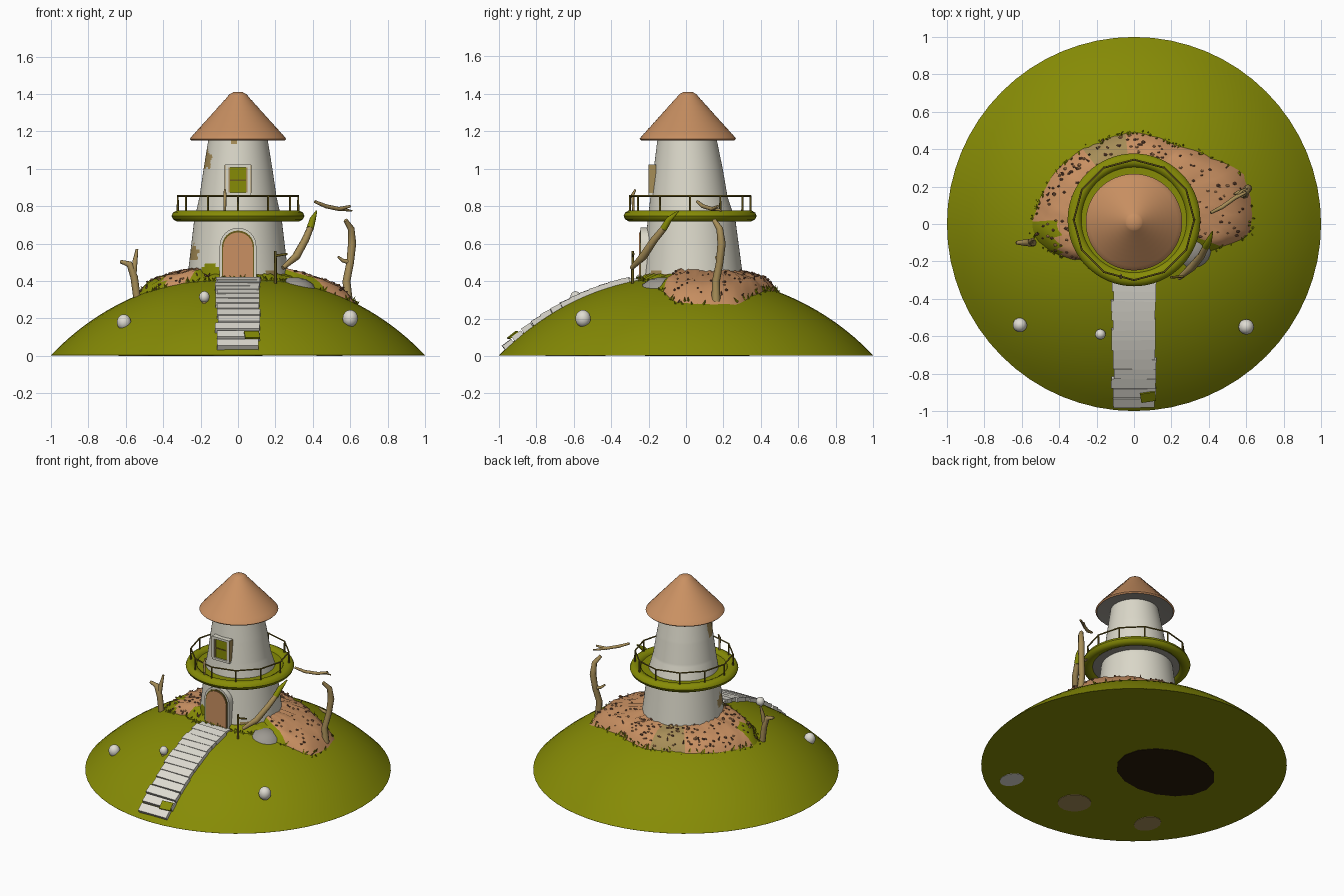
import bpy, bmesh, math, random
from mathutils import Vector, Matrix

random.seed(4)
cube = bpy.data.objects.get("Cube")
if cube:
    bpy.data.objects.remove(cube, do_unlink=True)


def material(name, hexcode):
    m = bpy.data.materials.new(name)
    rgb = [(int(hexcode[i:i + 2], 16) / 255) ** 2.2 for i in (0, 2, 4)]
    m.diffuse_color = (*rgb, 1)
    m.use_nodes = True
    m.node_tree.nodes["Principled BSDF"].inputs["Base Color"].default_value = (*rgb, 1)
    return m


GRASS = material("olive grass", "858A0E")
PLASTER = material("pale plaster", "DAD7C8")
CLAY = material("terracotta", "C88F62")
TAN = material("tan bark", "A58C58")
RAIL = material("dark olive wood", "6A5C22")
STONE = material("light stone", "DEDBD1")
SHADE = material("grey underside", "9C9890")
SPECK = material("brown pebble", "7A5440")
DARK = material("dark hollow", "2C2010")


def finish(name, bm, mats, smooth=True, rule=None):
    bmesh.ops.recalc_face_normals(bm, faces=bm.faces)
    if rule:
        for f in bm.faces:
            f.material_index = rule(f)
    me = bpy.data.meshes.new(name)
    bm.to_mesh(me)
    bm.free()
    ob = bpy.data.objects.new(name, me)
    bpy.context.collection.objects.link(ob)
    for m in mats:
        me.materials.append(m)
    if smooth:
        bpy.ops.object.select_all(action="DESELECT")
        bpy.context.view_layer.objects.active = ob
        ob.select_set(True)
        bpy.ops.object.shade_smooth_by_angle(angle=math.radians(40))
    return ob


def loft(name, rings, mats, rule=None, closed=False):
    bm = bmesh.new()
    loops = [[bm.verts.new(p) for p in ring] for ring in rings]
    n = len(loops[0])
    pairs = list(zip(loops, loops[1:]))
    if closed:
        pairs.append((loops[-1], loops[0]))
    else:
        bm.faces.new(loops[0])
        bm.faces.new(loops[-1])
    for a, b in pairs:
        for i in range(n):
            j = (i + 1) % n
            bm.faces.new((a[i], a[j], b[j], b[i]))
    return finish(name, bm, mats, True, rule)


def circle(r, z, cy=0.0, n=64, cx=0.0):
    return [Vector((cx + r * math.cos(math.tau * i / n), cy + r * math.sin(math.tau * i / n), z))
            for i in range(n)]


def box(name, size, loc, mats, tilt=0.0, turn=0.0):
    bm = bmesh.new()
    bmesh.ops.create_cube(bm, size=1)
    bm.transform(Matrix.Translation(loc) @ Matrix.Rotation(turn, 4, "Z")
                 @ Matrix.Rotation(tilt, 4, "X") @ Matrix.Diagonal((*size, 1)))
    return finish(name, bm, mats, False)


def branch(name, points, radii, mat, cyclic=False):
    cu = bpy.data.curves.new(name, "CURVE")
    cu.dimensions = "3D"
    cu.bevel_depth = 1
    cu.bevel_resolution = 2
    cu.use_fill_caps = True
    sp = cu.splines.new("POLY")
    sp.points.add(len(points) - 1)
    for p, co, r in zip(sp.points, points, radii):
        p.co, p.radius = (*co, 1), r
    sp.use_cyclic_u = cyclic
    cu.materials.append(mat)
    ob = bpy.data.objects.new(name, cu)
    bpy.context.collection.objects.link(ob)
    return ob


def hill_z(r):
    return math.sqrt(max(1.9 - r * r, 0)) - 0.948


# Hill with patches under it
radii = [1 - i / 20 for i in range(20)] + [0.02]
loft("hill", [circle(1, 0.003)] + [circle(r, hill_z(r) + 0.003) for r in radii], [GRASS])
for name, x, y, sx, sy, mat in (("hollow", -0.22, 0.06, 0.35, 0.28, DARK), ("right_patch", 0.49, -0.66, 0.07, 0.09, STONE),
                                ("middle_patch", -0.02, -0.63, 0.11, 0.11, TAN), ("left_patch", -0.56, -0.53, 0.08, 0.1, TAN)):
    rings = [[Vector((x + p.x * sx, y + p.y * sy, z)) for p in circle(1, 0, 0, 16)] for z in (0, 0.005)]
    loft(name, rings, [mat])

# Rubble mound around the tower: outline radius by angle in degrees
OUTLINE = ((0, 0.64), (20, 0.63), (35, 0.52), (60, 0.43), (90, 0.44), (115, 0.43), (140, 0.46),
           (165, 0.5), (190, 0.56), (202, 0.5), (220, 0.38), (270, 0.3), (320, 0.35), (340, 0.5), (350, 0.63), (360, 0.64))


def mound_radius(deg):
    for (a, ra), (b, rb) in zip(OUTLINE, OUTLINE[1:]):
        if a <= deg <= b:
            return ra + (rb - ra) * (deg - a) / (b - a)


def mound_point(deg, t, lift=0.0):
    r = mound_radius(deg) * t
    x, y = r * math.cos(math.radians(deg)), 0.05 + r * math.sin(math.radians(deg))
    thick = 0.025 if 225 < deg < 340 else 0.055
    return Vector((x, y, hill_z(math.hypot(x, y)) + thick * min(1, (1 - t) * 8) + lift))


rings = []
for t in (1.03, 0.99, 0.93, 0.85, 0.75, 0.65, 0.5, 0.3, 0.02):
    rings.append([mound_point(d, t, -0.01 if t > 1 else random.uniform(-0.006, 0.008)) for d in range(0, 360, 4)])


def mound_rule(f):
    c = f.calc_center_median()
    a = math.degrees(math.atan2(c.y - 0.05, c.x)) % 360
    r = math.hypot(c.x, c.y - 0.05)
    if 225 < a < 340 or (185 < a < 212 and r > 0.43):
        return 2
    return 1 if 95 < a < 130 else 0


loft("rubble_mound", rings, [CLAY, TAN, GRASS], mound_rule)

# Pebbles and twigs on the mound, grass tufts on its rim
for name, mat, count in (("dark_pebbles", SPECK, 85), ("clay_pebbles", CLAY, 70)):
    bm = bmesh.new()
    for i in range(count):
        p = mound_point(random.uniform(-20, 220) % 360, random.uniform(0.55, 0.97), 0.004)
        bmesh.ops.create_icosphere(bm, subdivisions=1, radius=random.uniform(0.005, 0.01),
                                   matrix=Matrix.Translation(p) @ Matrix.Diagonal((1.3, 0.9, 0.8, 1)))
    finish(name, bm, [mat], False)
for name, mat, count, t0, t1, h in (("rim_grass", GRASS, 130, 0.97, 1.03, 0.035), ("rim_twigs", SPECK, 30, 0.85, 1.0, 0.03)):
    bm = bmesh.new()
    for i in range(count):
        p = mound_point(random.uniform(0, 360), random.uniform(t0, t1), 0.008)
        lean = Matrix.Rotation(random.uniform(-0.7, 0.7), 4, "X") @ Matrix.Rotation(random.uniform(-0.7, 0.7), 4, "Y")
        bmesh.ops.create_cone(bm, segments=4, radius1=h / 4, radius2=0, depth=h, cap_ends=True,
                              matrix=Matrix.Translation(p) @ lean)
    finish(name, bm, [mat], False)
loft("side_slab", [circle(r, z, -0.13, 24, 0.3) for r, z in ((0.12, 0.35), (0.1, 0.385), (0.06, 0.41), (0.02, 0.42))], [SHADE])

# Tower wall with ragged stains
PROFILE = ((0.38, 0.275, 0.035), (0.72, 0.235, 0.03), (0.85, 0.206, 0.016), (1.0, 0.184, 0.012), (1.17, 0.156, 0.005))
rings = []
for (za, ra, ya), (zb, rb, yb) in zip(PROFILE, PROFILE[1:]):
    for k in range(18):
        s = k / 18
        rings.append(circle(ra + (rb - ra) * s, za + (zb - za) * s, ya + (yb - ya) * s, 160))
rings.append(circle(0.156, 1.17, 0.005, 160))
STAINS = ((-0.167, 1.05, 0.025, 0.05, 1), (-0.235, 0.55, 0.025, 0.04, 1), (-0.15, 0.43, 0.09, 0.055, 2),
          (0.18, 0.42, 0.08, 0.035, 1), (-0.02, 1.15, 0.02, 0.02, 1))


def wall_rule(f):
    c = f.calc_center_median()
    for x, z, rx, rz, index in STAINS:
        dx, dz = (c.x - x) / rx, (c.z - z) / rz
        if c.y < 0 and math.hypot(dx, dz) < 1 + 0.2 * math.sin(5 * math.atan2(dz, dx)):
            return index
    return 0


loft("tower_wall", rings, [PLASTER, TAN, GRASS], wall_rule)

# Layered conical roof, grey beneath near the wall
rings = [circle(0.14, 1.165, 0.01), circle(0.19, 1.16, 0.01), circle(0.25, 1.152, 0.01), circle(0.258, 1.16, 0.01)]
for k in range(1, 9):
    r, z = 0.258 - 0.027 * k, 1.16 + 0.03 * k
    rings += [circle(r + 0.005, z - 0.003, 0.01), circle(r, z, 0.01)]
rings.append(circle(0.025, 1.41, 0.01))
loft("roof", rings, [CLAY, SHADE],
     lambda f: int(f.normal.z < -0.3 and math.hypot(*f.verts[0].co.xy) < 0.21))

# Gallery deck, mossy ring and railing
CY = 0.022
loft("gallery_deck", [circle(r, z, CY) for r, z in ((0.2, 0.725), (0.3, 0.735), (0.3, 0.755), (0.2, 0.755))], [SHADE, GRASS],
     lambda f: int(f.normal.z > 0.3))
section = [(0.317 + 0.038 * math.cos(a), 0.748 + 0.03 * math.sin(a)) for a in (math.tau * k / 10 for k in range(10))]
loft("gallery_ring", [circle(r, z, CY) for r, z in section], [GRASS], closed=True)
rail = circle(0.322, 0.855, CY, 12)
branch("rail", rail, [0.005] * 12, RAIL, True)
for p in rail:
    branch("rail_post", [(p.x, p.y, 0.76), p], [0.006, 0.005], RAIL)
branch("broken_post", [(-0.07, -0.28, 0.76), (-0.07, -0.285, 0.86), (-0.07, -0.27, 0.89)], [0.006, 0.009, 0.005], TAN)


# Arched door in its frame
def arch(name, w, top, y0, y1, mat):
    outline = [(w, 0.39), (-w, 0.39)] + [(-w * math.cos(math.pi * k / 12), top - w + w * math.sin(math.pi * k / 12)) for k in range(13)]
    loft(name, [[Vector((x, y, z)) for x, z in outline] for y in (y0, y1)], [mat])


arch("door_surround", 0.098, 0.685, -0.242, -0.1, PLASTER)
arch("door_frame", 0.086, 0.67, -0.246, -0.15, RAIL)
arch("door", 0.079, 0.66, -0.25, -0.15, CLAY)

# Window with frame, pane and glazing bars
box("window_pane", (0.11, 0.03, 0.14), (0, -0.175, 0.94), [GRASS])
for s in (-1, 1):
    box("window_side", (0.016, 0.04, 0.165), (s * 0.06, -0.18, 0.94), [PLASTER])
    box("window_side_plate", (0.004, 0.041, 0.15), (s * 0.069, -0.18, 0.945), [TAN])
    box("window_inner_side", (0.008, 0.034, 0.14), (s * 0.048, -0.177, 0.94), [TAN])
    box("window_rail", (0.138, 0.04, 0.016), (0, -0.18, 0.94 + s * 0.075), [PLASTER])
box("window_bar", (0.1, 0.034, 0.008), (0, -0.177, 0.94), [RAIL])

# Stone steps down the hill
STEPS = 13
for i in range(STEPS):
    y = -0.33 - 0.62 * i / (STEPS - 1)
    slope = math.atan2(-y, math.sqrt(1.9 - y * y))
    box("step", (0.23 + random.uniform(-0.01, 0.01), 0.06, 0.03), (random.uniform(-0.005, 0.005), y, hill_z(-y) + 0.01),
        [STONE], slope * 0.85, random.uniform(-0.03, 0.03))
box("landing", (0.22, 0.1, 0.04), (0, -0.27, 0.395), [STONE])
box("moss_on_step", (0.08, 0.06, 0.009), (0.075, -0.925, 0.112), [GRASS], 0.66, 0.15)

# Round stones
for name, x, y, z, r in (("left_stone", -0.61, -0.54, 0.18, 0.038), ("right_stone", 0.6, -0.55, 0.2, 0.041), ("small_stone", -0.18, -0.59, 0.315, 0.028)):
    bm = bmesh.new()
    bmesh.ops.create_icosphere(bm, subdivisions=3, radius=r, matrix=Matrix.Translation((x, y, z)) @ Matrix.Diagonal((1, 1, 1.12, 1)))
    finish(name, bm, [STONE])
branch("small_stone_stem", [(-0.18, -0.6, 0.25), (-0.18, -0.59, 0.3)], [0.016, 0.01], TAN)

# Dead trees, fallen branch and stake
branch("right_tree", [(0.59, 0.16, 0.29), (0.58, 0.16, 0.4), (0.6, 0.18, 0.5), (0.61, 0.19, 0.6), (0.605, 0.18, 0.68), (0.575, 0.15, 0.725)],
       [0.024, 0.021, 0.02, 0.022, 0.018, 0.012], TAN)
branch("right_tree_twig", [(0.6, 0.18, 0.5), (0.56, 0.17, 0.51), (0.535, 0.16, 0.53)], [0.015, 0.01, 0.006], TAN)
branch("left_tree", [(-0.54, -0.1, 0.31), (-0.555, -0.1, 0.42), (-0.58, -0.1, 0.49), (-0.63, -0.1, 0.505)], [0.02, 0.02, 0.018, 0.009], TAN)
branch("left_tree_fork", [(-0.56, -0.1, 0.43), (-0.55, -0.09, 0.51), (-0.54, -0.08, 0.57)], [0.017, 0.013, 0.007], TAN)
branch("leaning_branch", [(0.24, -0.29, 0.47), (0.31, -0.23, 0.53), (0.36, -0.17, 0.62), (0.385, -0.12, 0.68)], [0.012, 0.022, 0.02, 0.018], TAN)
branch("leaning_branch_tip", [(0.385, -0.12, 0.68), (0.4, -0.09, 0.73), (0.42, -0.04, 0.775)], [0.02, 0.017, 0.004], GRASS)
branch("floating_twig", [(0.41, 0.06, 0.825), (0.47, 0.09, 0.8), (0.54, 0.14, 0.785), (0.6, 0.17, 0.8)], [0.008, 0.011, 0.011, 0.007], TAN)
branch("floating_twig_fork", [(0.54, 0.14, 0.785), (0.58, 0.18, 0.78), (0.61, 0.19, 0.775)], [0.009, 0.007, 0.004], TAN)
branch("stake", [(0.2, -0.285, 0.37), (0.2, -0.285, 0.56)], [0.008, 0.007], RAIL)
branch("stake_arm", [(0.2, -0.285, 0.535), (0.265, -0.28, 0.545)], [0.007, 0.006], RAIL)
